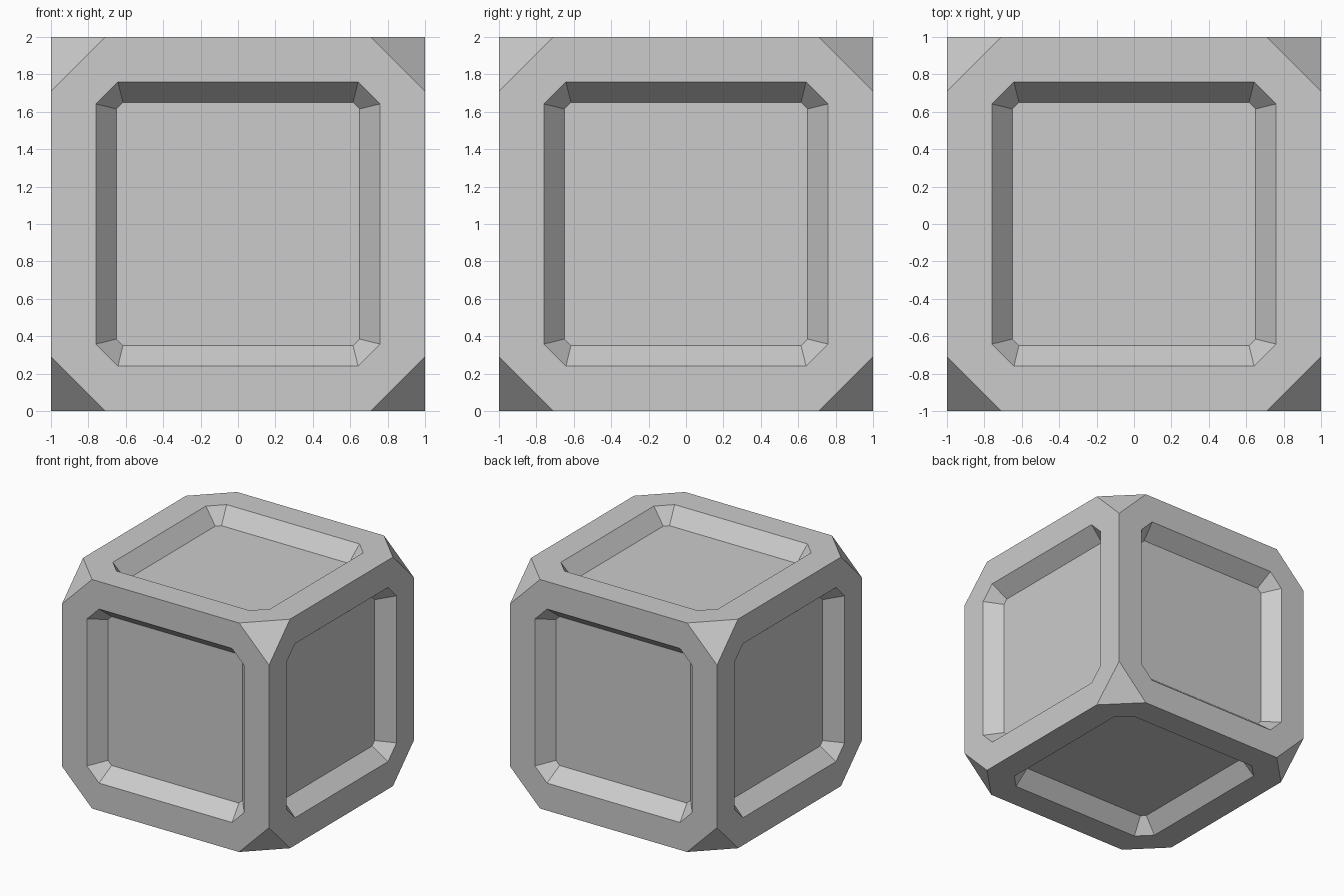
import bpy, bmesh
from math import radians
from mathutils import Matrix, Vector

if "Cube" in bpy.data.objects:
    bpy.data.objects.remove(bpy.data.objects["Cube"])

# (half width, half length of straight side, height) of each octagon of one panel
RINGS = [(1.0, 0.71, 1.0), (0.76, 0.642, 1.0), (0.65, 0.615, 0.865)]


def octagon(bm, rot, a, b, h):
    pts = [(a, -b), (a, b), (b, a), (-b, a), (-a, b), (-a, -b), (-b, -a), (b, -a)]
    return [bm.verts.new(rot @ Vector((x, y, h))) for x, y in pts]


def recessed_side(bm, rot):
    rings = [octagon(bm, rot, *r) for r in RINGS]
    # flat frame, then sloped recess walls
    for lo, hi in zip(rings, rings[1:]):
        for i in range(8):
            j = (i + 1) % 8
            bm.faces.new((lo[i], lo[j], hi[j], hi[i]))
    # recessed floor
    bm.faces.new(rings[-1])


bm = bmesh.new()

# six identical sides
for axis, deg in (("X", 0), ("X", 90), ("X", 180), ("X", 270), ("Y", 90), ("Y", 270)):
    recessed_side(bm, Matrix.Rotation(radians(deg), 3, axis))
bmesh.ops.remove_doubles(bm, verts=bm.verts, dist=0.001)

# triangular cut corners
bmesh.ops.holes_fill(bm, edges=[e for e in bm.edges if e.is_boundary], sides=3)
bmesh.ops.recalc_face_normals(bm, faces=bm.faces)
bmesh.ops.translate(bm, verts=bm.verts, vec=(0, 0, 1))

mesh = bpy.data.meshes.new("panelled_cube")
bm.to_mesh(mesh)
bm.free()
bpy.context.collection.objects.link(bpy.data.objects.new("panelled_cube", mesh))
